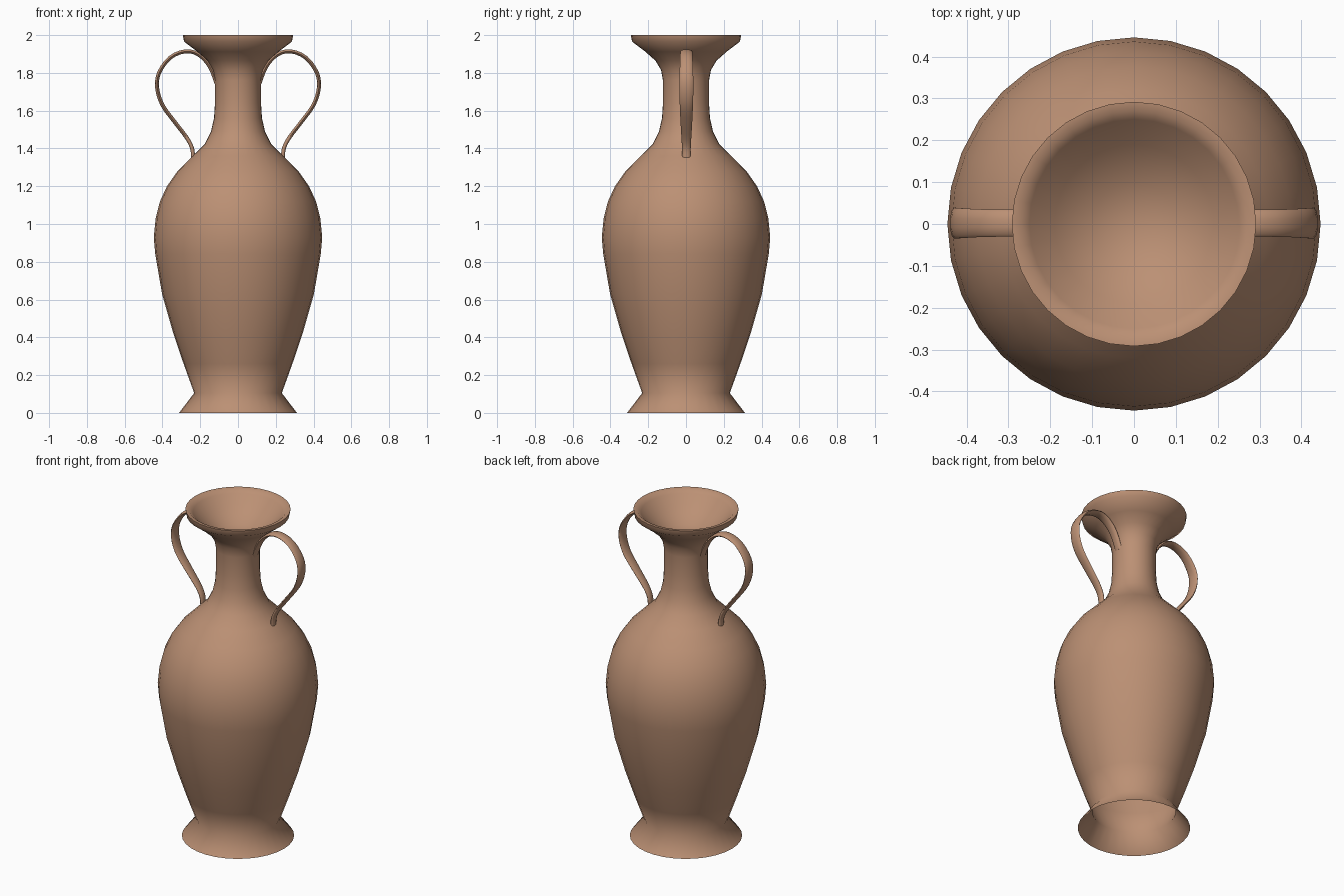
import bpy, bmesh, math
from mathutils import Vector

if "Cube" in bpy.data.objects:
    bpy.data.objects.remove(bpy.data.objects["Cube"])

clay = bpy.data.materials.new("clay")
clay.diffuse_color = (0.50, 0.28, 0.175, 1)
clay.use_nodes = True
clay.node_tree.nodes["Principled BSDF"].inputs["Base Color"].default_value = clay.diffuse_color


def finish(name, bm, angle):
    bmesh.ops.recalc_face_normals(bm, faces=bm.faces)
    mesh = bpy.data.meshes.new(name)
    bm.to_mesh(mesh)
    bm.free()
    mesh.materials.append(clay)
    obj = bpy.data.objects.new(name, mesh)
    bpy.context.collection.objects.link(obj)
    bpy.ops.object.select_all(action='DESELECT')
    obj.select_set(True)
    bpy.context.view_layer.objects.active = obj
    bpy.ops.object.shade_smooth_by_angle(angle=math.radians(angle))
    return obj


def lathe(name, profile, sides=32):
    bm = bmesh.new()
    verts = [bm.verts.new((r, 0, z)) for r, z in profile]
    edges = [bm.edges.new(p) for p in zip(verts, verts[1:])]
    bmesh.ops.spin(bm, geom=verts + edges, cent=(0, 0, 0), axis=(0, 0, 1),
                   angle=math.tau, steps=sides, use_duplicate=False)
    bmesh.ops.remove_doubles(bm, verts=bm.verts, dist=0.0005)
    return finish(name, bm, 65)


def catmull(points, steps):
    # Smooth curve through the points, interpolating every component
    pts = [points[0]] + points + [points[-1]]
    out = []
    for a, b, c, d in zip(pts, pts[1:], pts[2:], pts[3:]):
        for i in range(steps):
            t = i / steps
            out.append(tuple(0.5 * (2*q + (r - p)*t + (2*p - 5*q + 4*r - s)*t*t
                                    + (3*q - p - 3*r + s)*t**3)
                             for p, q, r, s in zip(a, b, c, d)))
    return out + [points[-1]]


# Vase: open flared foot, shouldered body, slim neck, flared lip, dished mouth
lathe("vase_body", [
    (0.312, 0), (0.232, 0.105), (0.288, 0.26), (0.342, 0.42), (0.402, 0.63),
    (0.438, 0.84), (0.446, 0.93), (0.436, 1.03), (0.413, 1.12), (0.376, 1.20),
    (0.32, 1.28), (0.24, 1.36), (0.175, 1.425), (0.143, 1.49), (0.127, 1.56),
    (0.122, 1.64), (0.122, 1.76), (0.132, 1.815), (0.162, 1.865),
    (0.215, 1.912), (0.286, 1.966), (0.292, 2.0), (0.270, 1.998),
    (0.25, 1.98), (0.19, 1.92), (0.10, 1.86), (0, 1.84)])

# Strap handles: (x, z, half width) along the path from neck to shoulder
PATH = [(0.112, 1.74, 0.026), (0.15, 1.835, 0.028), (0.21, 1.898, 0.031),
        (0.28, 1.914, 0.032), (0.36, 1.88, 0.033), (0.418, 1.80, 0.036),
        (0.428, 1.72, 0.037), (0.40, 1.63, 0.035), (0.335, 1.54, 0.031),
        (0.27, 1.455, 0.026), (0.243, 1.40, 0.023), (0.238, 1.35, 0.022)]


def handle(name, side, sides=10, half_thick=0.011):
    bm = bmesh.new()
    path = catmull(PATH, 3)
    rings = []
    for i, (x, z, w) in enumerate(path):
        a, b = path[max(i - 1, 0)], path[min(i + 1, len(path) - 1)]
        t = Vector((b[0] - a[0], b[1] - a[1])).normalized()
        ring = []
        for k in range(sides):
            ang = math.tau * k / sides
            n = half_thick * math.sin(ang)
            ring.append(bm.verts.new((side * (x - t.y * n),
                                      0.002 + w * math.cos(ang), z + t.x * n)))
        rings.append(ring)
    for r0, r1 in zip(rings, rings[1:]):
        for k in range(sides):
            j = (k + 1) % sides
            bm.faces.new((r0[k], r0[j], r1[j], r1[k]))
    bm.faces.new(rings[0])
    bm.faces.new(rings[-1])
    return finish(name, bm, 75)


handle("right_handle", 1)
handle("left_handle", -1)
